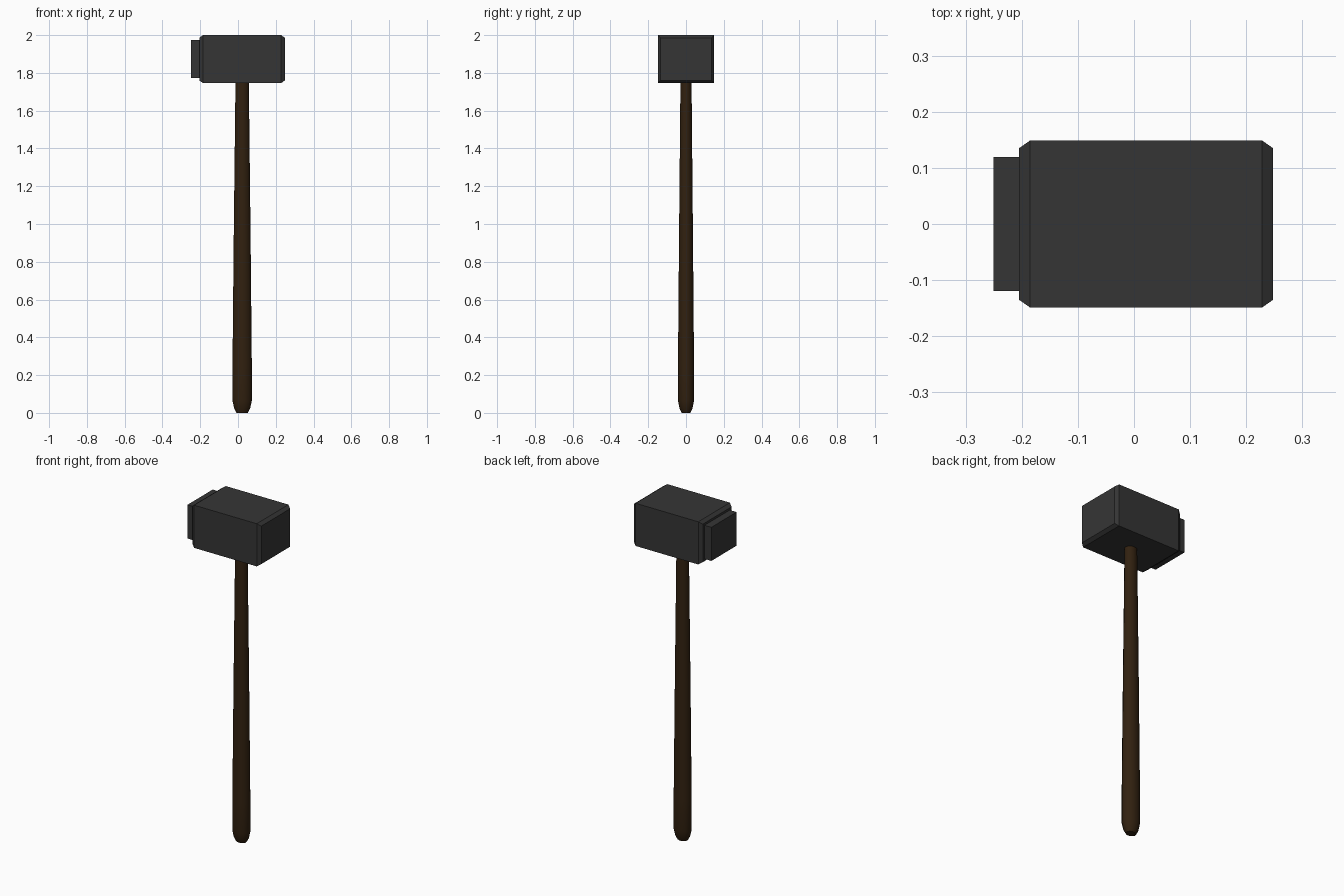
import bpy, bmesh
from math import cos, sin, pi, radians
from mathutils import Vector

cube = bpy.data.objects.get("Cube")
if cube:
    bpy.data.objects.remove(cube)


def material(name, rgb):
    m = bpy.data.materials.new(name)
    m.use_nodes = True
    m.diffuse_color = (*rgb, 1)
    m.node_tree.nodes["Principled BSDF"].inputs["Base Color"].default_value = (*rgb, 1)
    return m


def loft(name, rings, mat):
    """Skin a stack of equal-length point rings and cap both ends."""
    bm = bmesh.new()
    rows = [[bm.verts.new(p) for p in ring] for ring in rings]
    n = len(rows[0])
    for a, b in zip(rows, rows[1:]):
        for i in range(n):
            j = (i + 1) % n
            bm.faces.new((a[i], a[j], b[j], b[i]))
    bm.faces.new(rows[0])
    bm.faces.new(rows[-1])
    bmesh.ops.recalc_face_normals(bm, faces=bm.faces)
    mesh = bpy.data.meshes.new(name)
    bm.to_mesh(mesh)
    bm.free()
    mesh.materials.append(mat)
    obj = bpy.data.objects.new(name, mesh)
    bpy.context.collection.objects.link(obj)
    return obj


def rect(x, hy, hz, z):
    return [Vector((x, sy * hy, z + sz * hz))
            for sy, sz in ((-1, -1), (1, -1), (1, 1), (-1, 1))]


def oval(z, rx, ry, x=0.022, sides=12):
    angles = [2 * pi * (i + 0.5) / sides for i in range(sides)]
    return [Vector((x + rx * cos(a), ry * sin(a), z)) for a in angles]


iron = material("dark iron", (0.036, 0.036, 0.036))
wood = material("dark brown wood", (0.031, 0.015, 0.005))

# Block head with chamfered ends
mid = 1.873
loft("hammer_head", [rect(-0.205, 0.135, 0.113, mid), rect(-0.185, 0.149, 0.127, mid),
                     rect(0.228, 0.149, 0.127, mid), rect(0.248, 0.135, 0.113, mid)], iron)

# Raised striking plate on one end
loft("striking_plate", [rect(-0.25, 0.119, 0.1, mid), rect(-0.2, 0.119, 0.1, mid)], iron)

# Tapered oval handle with a rounded butt
profile = [(0, 0.031, 0.024), (0.025, 0.044, 0.036), (0.065, 0.053, 0.044),
           (0.25, 0.053, 0.044), (0.95, 0.046, 0.038), (1.8, 0.036, 0.03)]
handle = loft("handle", [oval(*p) for p in profile], wood)
bpy.ops.object.select_all(action="DESELECT")
handle.select_set(True)
bpy.context.view_layer.objects.active = handle
bpy.ops.object.shade_smooth_by_angle(angle=radians(35))
